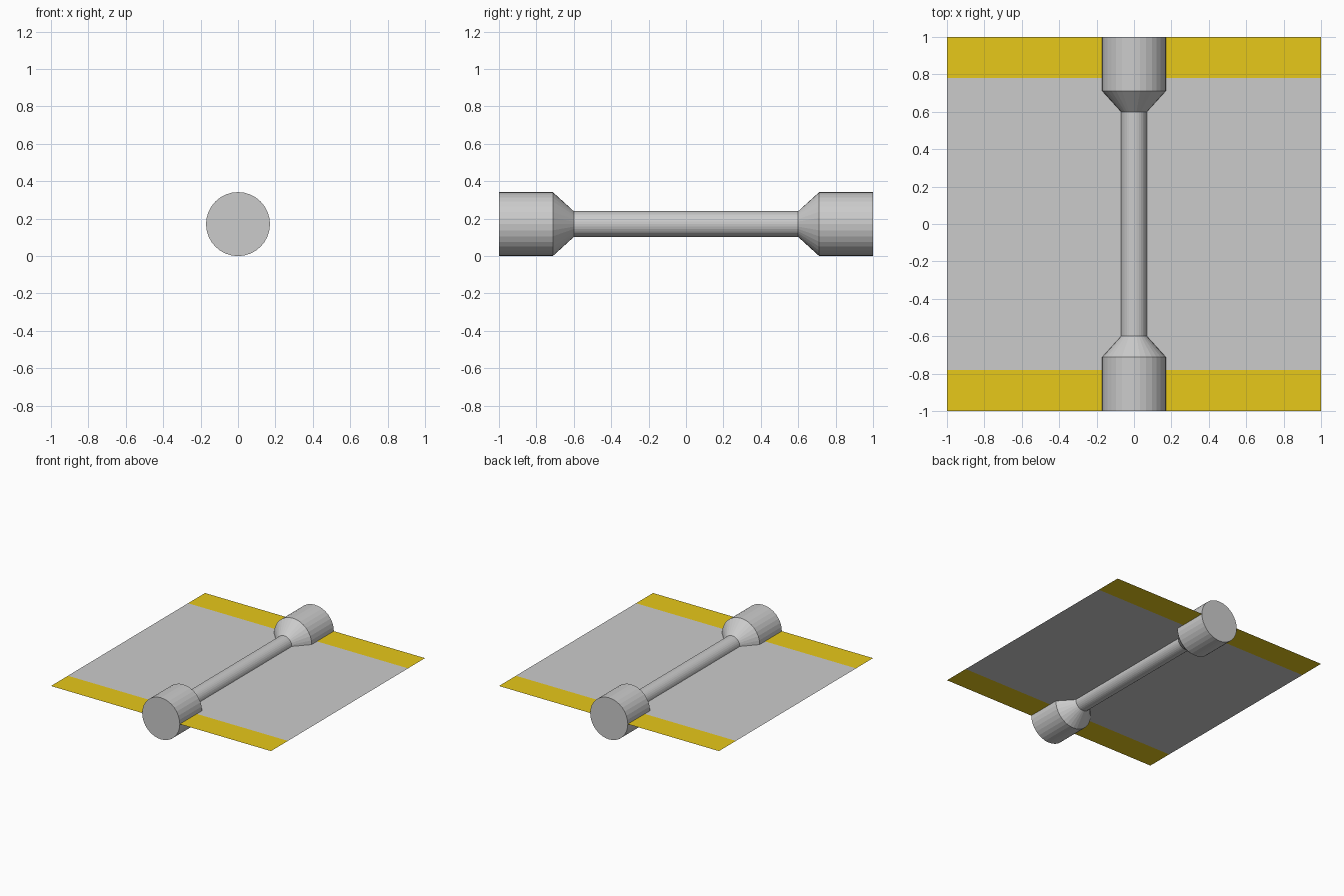
import bpy
import math

if "Cube" in bpy.data.objects:
    bpy.data.objects.remove(bpy.data.objects["Cube"])

SIDES = 32
R = 0.171  # end radius, also the axis height


def make_object(name, verts, faces):
    mesh = bpy.data.meshes.new(name)
    mesh.from_pydata(verts, [], faces)
    obj = bpy.data.objects.new(name, mesh)
    bpy.context.collection.objects.link(obj)
    return obj


def lathe_y(name, profile):
    """Closed solid turned around the y axis from (y, radius) points."""
    verts = []
    for y, r in profile:
        for i in range(SIDES):
            a = 2 * math.pi * i / SIDES
            verts.append((r * math.sin(a), y, R + r * math.cos(a)))
    faces = []
    for k in range(len(profile) - 1):
        for i in range(SIDES):
            j = (i + 1) % SIDES
            a, b = k * SIDES, (k + 1) * SIDES
            faces.append((a + i, a + j, b + j, b + i))
    last = (len(profile) - 1) * SIDES
    faces.append(tuple(reversed(range(SIDES))))
    faces.append(tuple(last + i for i in range(SIDES)))
    return make_object(name, verts, faces)


# Turned bar: slim rod with tapered collars and wide round ends
half = [(0.60, 0.069), (0.712, R), (1.0, R)]
lathe_y("bar", [(-y, r) for y, r in reversed(half)] + half)

# Thin flat panel through the bar axis, with a yellow strip along each end
rows = [-1.0, -0.78, 0.78, 1.0]
panel = make_object(
    "panel",
    [(x, y, R) for y in rows for x in (-1, 1)],
    [(2 * i, 2 * i + 1, 2 * i + 3, 2 * i + 2) for i in range(3)],
)
grey = bpy.data.materials.new("grey")
yellow = bpy.data.materials.new("yellow")
yellow.diffuse_color = (0.8, 0.58, 0.01, 1)
yellow.use_nodes = True
yellow.node_tree.nodes["Principled BSDF"].inputs["Base Color"].default_value = yellow.diffuse_color
panel.data.materials.append(grey)
panel.data.materials.append(yellow)
for i in (0, 2):
    panel.data.polygons[i].material_index = 1
